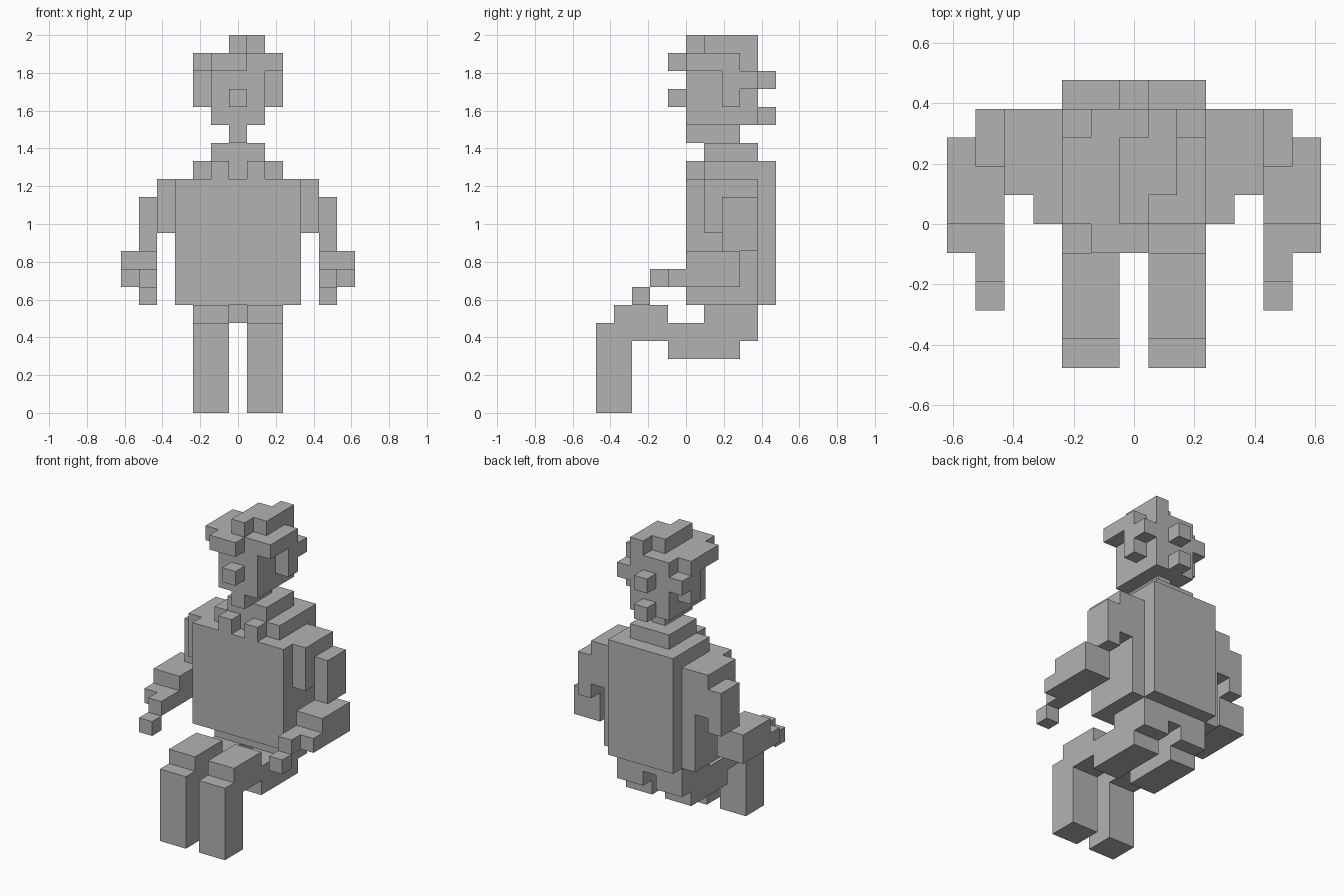
import bpy, bmesh
from mathutils import Vector

if "Cube" in bpy.data.objects:
    bpy.data.objects.remove(bpy.data.objects["Cube"])

U = 2 / 21  # edge of one block

grey = bpy.data.materials.new("mid grey")
grey.diffuse_color = (0.45, 0.45, 0.45, 1)
grey.use_nodes = True
grey.node_tree.nodes["Principled BSDF"].inputs["Base Color"].default_value = grey.diffuse_color

# Boxes in block units: (x0, x1, y0, y1, z0, z1), x cells centred on whole numbers
parts = {
    "torso": [(-3, 4, 0, 4, 6, 13),       # chest
              (-2, 3, 4, 5, 6, 14),       # back panel
              (-2, 3, 1, 4, 13, 14)],     # upper chest
    "collar": [(-1, 2, 1, 4, 14, 15), (-1, 0, 0, 1, 13, 14), (1, 2, 0, 1, 13, 14)],
    "neck": [(0, 1, 0, 3, 15, 16)],
    "seat": [(0, 1, 1, 4, 5, 6)],
    "head": [(-1, 2, 0, 4, 16, 19)],
    "nose": [(0, 1, -1, 0, 17, 18)],
    "hair": [(-2, 3, 0, 3, 19, 20), (-1, 2, 3, 4, 19, 20),   # cap
             (-1, 1, -1, 0, 19, 20),                         # fringe
             (0, 1, 0, 3, 20, 21), (1, 2, 1, 4, 20, 21),     # crown
             (0, 1, 4, 5, 18, 19), (0, 1, 4, 5, 16, 17)],    # back tufts
}
# Parts on the +x side, mirrored to the other side
paired = {
    "sideburn": [(2, 3, 2, 3, 17, 19), (2, 3, 3, 4, 18, 19)],
    "arm": [(4, 5, 1, 4, 10, 13),         # shoulder
            (5, 6, 2, 4, 9, 12),          # upper arm
            (5, 7, 0, 3, 7, 9),           # forearm
            (5, 7, -1, 0, 7, 8),          # wrist
            (5, 6, -2, -1, 7, 8),         # palm
            (5, 6, -3, -2, 6, 7)],        # fingers
    "leg": [(1, 3, -5, -3, 0, 5),         # shin
            (1, 3, -4, -1, 4, 6),         # knee and thigh
            (1, 3, -1, 3, 3, 5),          # underside
            (1, 3, 1, 4, 4, 6)],          # hip
}
for name, boxes in paired.items():
    parts["left_" + name] = boxes
    parts["right_" + name] = [(1 - b, 1 - a, *rest) for a, b, *rest in boxes]


def cells(boxes):
    return {(x, y, z) for a, b, c, d, e, f in boxes
            for x in range(a, b) for y in range(c, d) for z in range(e, f)}


filled = set().union(*(cells(b) for b in parts.values()))


def build(name, boxes):
    """Skin the part's blocks, leaving out faces buried in the model."""
    bm = bmesh.new()
    for cell in cells(boxes):
        c = Vector((cell[0], cell[1] + 0.5, cell[2] + 0.5))
        for axis in range(3):
            for s in (-1, 1):
                near = list(cell)
                near[axis] += s
                if tuple(near) in filled:
                    continue
                n, t = Vector((0, 0, 0)), Vector((0, 0, 0))
                n[axis], t[(axis + 1) % 3] = s * 0.5, 0.5
                w = n.cross(t) * 2
                bm.faces.new([bm.verts.new((c + n + p) * U)
                              for p in (-t - w, t - w, t + w, -t + w)])
    bmesh.ops.remove_doubles(bm, verts=bm.verts[:], dist=0.001)
    bmesh.ops.dissolve_limit(bm, angle_limit=0.01, verts=bm.verts[:], edges=bm.edges[:])
    mesh = bpy.data.meshes.new(name)
    bm.to_mesh(mesh)
    bm.free()
    mesh.materials.append(grey)
    bpy.context.collection.objects.link(bpy.data.objects.new(name, mesh))


for name, boxes in parts.items():
    build(name, boxes)
